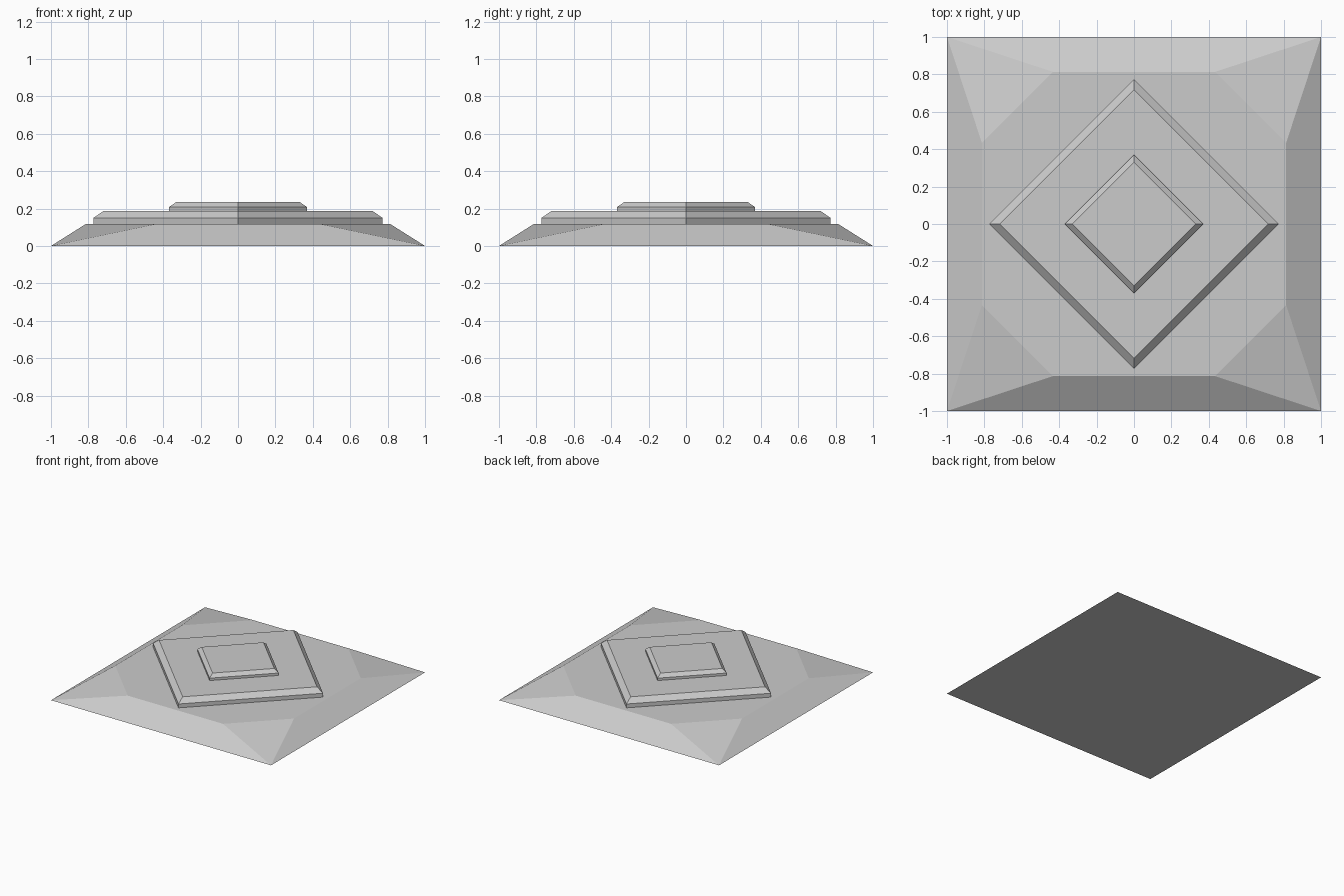
import bpy, bmesh
from math import cos, sin, pi

if "Cube" in bpy.data.objects:
    bpy.data.objects.remove(bpy.data.objects["Cube"])


def finish(name, bm):
    bmesh.ops.recalc_face_normals(bm, faces=bm.faces)
    mesh = bpy.data.meshes.new(name)
    bm.to_mesh(mesh)
    bm.free()
    obj = bpy.data.objects.new(name, mesh)
    bpy.context.collection.objects.link(obj)
    return obj


def turn(x, y, i):
    # rotate a point by i quarter turns
    for _ in range(i):
        x, y = -y, x
    return x, y


def sloped_base(name, half, inner, flat, height):
    # square footprint rising to an octagonal top
    bm = bmesh.new()
    foot = [bm.verts.new((*turn(half, half, i), 0)) for i in range(4)]
    right = [bm.verts.new((*turn(inner, flat, i), height)) for i in range(4)]
    left = [bm.verts.new((*turn(flat, inner, i), height)) for i in range(4)]
    for i in range(4):
        j = (i + 1) % 4
        bm.faces.new((foot[i], right[i], left[i]))
        bm.faces.new((foot[i], left[i], right[j], foot[j]))
    bm.faces.new(foot[::-1])
    bm.faces.new([v for pair in zip(right, left) for v in pair])
    return finish(name, bm)


def diamond_tier(name, profile):
    # stacked diamond rings from (radius, z) pairs
    bm = bmesh.new()
    rings = [[bm.verts.new((r * cos(i * pi / 2), r * sin(i * pi / 2), z))
              for i in range(4)] for r, z in profile]
    for low, high in zip(rings, rings[1:]):
        for i in range(4):
            j = (i + 1) % 4
            bm.faces.new((low[i], low[j], high[j], high[i]))
    bm.faces.new(rings[0][::-1])
    bm.faces.new(rings[-1])
    return finish(name, bm)


# Sloped base, then the two chamfered diamond plates
sloped_base("sloped_base", 1.0, 0.813, 0.433, 0.118)
diamond_tier("lower_diamond_plate", [(0.773, 0.118), (0.773, 0.15), (0.718, 0.188)])
diamond_tier("upper_diamond_plate", [(0.369, 0.188), (0.369, 0.208), (0.33, 0.235)])
